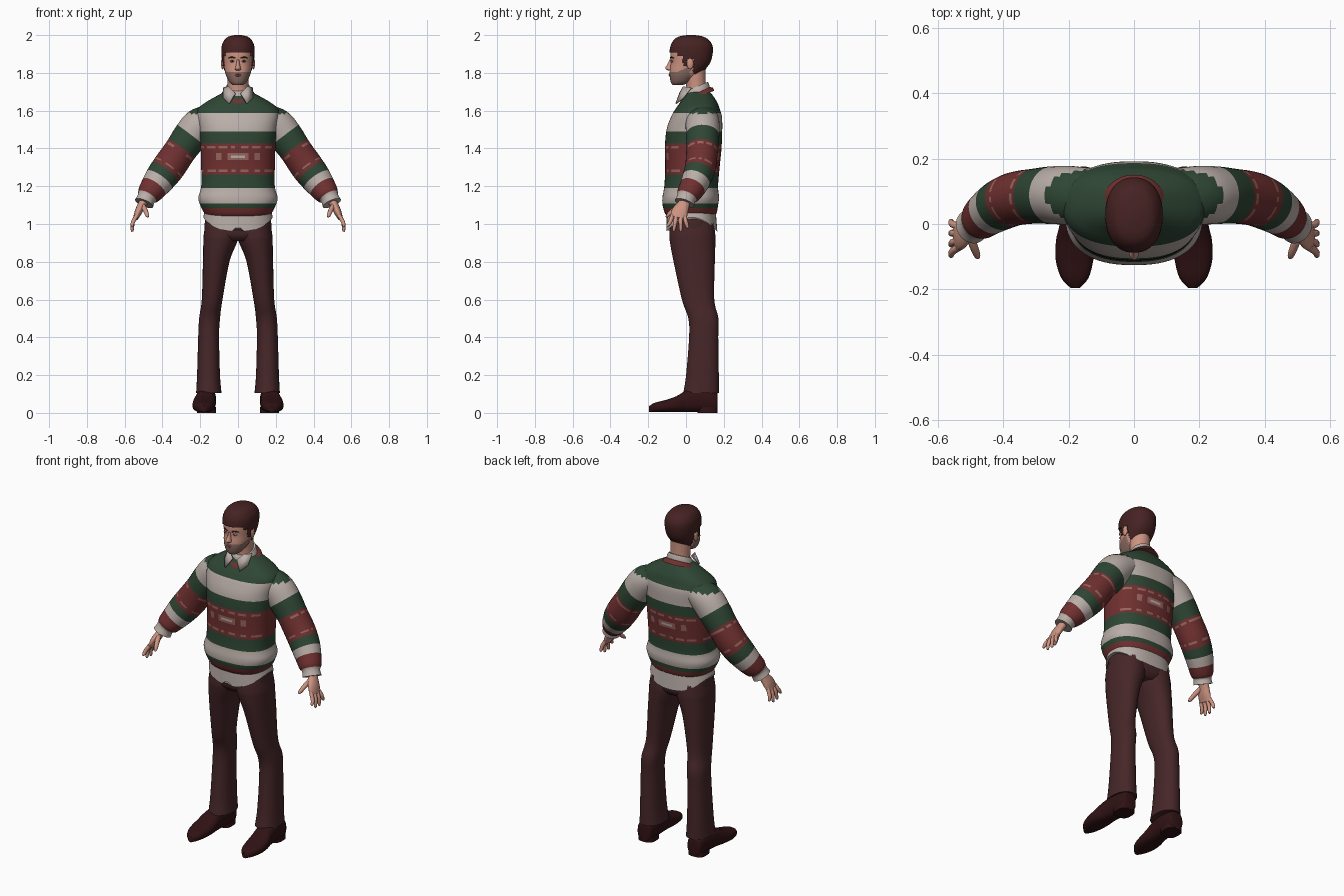
import bpy, bmesh
from math import sin, cos, pi, floor, copysign, radians
from mathutils import Vector

if "Cube" in bpy.data.objects:
    bpy.data.objects.remove(bpy.data.objects["Cube"], do_unlink=True)


def material(name, *rgb):
    m = bpy.data.materials.new(name)
    m.use_nodes = True
    col = [((c / 255 + 0.055) / 1.055) ** 2.4 for c in rgb] + [1]
    m.diffuse_color = col
    node = next(n for n in m.node_tree.nodes if n.type == 'BSDF_PRINCIPLED')
    node.inputs["Base Color"].default_value = col
    return m


CREAM = material("cream", 186, 174, 168)
GREEN = material("dark green", 46, 70, 52)
RED = material("dull red", 112, 48, 48)
TAN = material("dusty pink", 150, 100, 92)
PANTS = material("brown trousers", 70, 38, 40)
HAIR = material("dark brown hair", 70, 34, 34)
SHOE = material("dark shoe leather", 48, 18, 20)
SKIN = material("skin", 205, 148, 130)
STUBBLE = material("stubble", 138, 108, 98)
LIPS = material("lips", 160, 98, 88)


def finish(bm, name, mats):
    bmesh.ops.recalc_face_normals(bm, faces=bm.faces)
    me = bpy.data.meshes.new(name)
    bm.to_mesh(me)
    bm.free()
    for m in mats:
        me.materials.append(m)
    ob = bpy.data.objects.new(name, me)
    bpy.context.collection.objects.link(ob)
    bpy.ops.object.select_all(action='DESELECT')
    ob.select_set(True)
    bpy.context.view_layer.objects.active = ob
    bpy.ops.object.shade_smooth_by_angle(angle=radians(50))
    return ob


def spline(rows, k):
    """Catmull-Rom interpolation of rows of numbers."""
    out = []
    for i in range(len(rows) - 1):
        a, b, c, d = (rows[max(0, min(len(rows) - 1, i + j))] for j in (-1, 0, 1, 2))
        for s in range(k):
            t = s / k
            out.append([q + t / 2 * (r - p + t * (2*p - 5*q + 4*r - w + t * (3*(q - r) + w - p)))
                        for p, q, r, w in zip(a, b, c, d)])
    return out + [list(rows[-1])]


def loft(name, rings, mats, rule=None, n=32, p=2.0, keep=None, warp=None):
    """Skin rings of (centre, u axis, v axis); rule(face centre, ring centre) picks the colour."""
    bm = bmesh.new()
    loops = []
    for c, u, v in rings:
        loop = []
        for i in range(n):
            a = 2 * pi * (i + 0.5) / n
            ca, sa = (copysign(abs(f) ** (2 / p), f) for f in (cos(a), sin(a)))
            co = c + u * ca + v * sa
            loop.append(bm.verts.new(warp(co, sa) if warp else co))
        loops.append(loop)
    for j in range(len(loops) - 1):
        mid = (rings[j][0] + rings[j + 1][0]) / 2
        for i in range(n):
            k = (i + 1) % n
            f = bm.faces.new((loops[j][i], loops[j][k], loops[j + 1][k], loops[j + 1][i]))
            f.material_index = rule(f.calc_center_median(), mid) if rule else 0
    for loop, ring in ((loops[0], rings[0]), (loops[-1], rings[-1])):
        f = bm.faces.new(loop)
        f.material_index = rule(f.calc_center_median(), ring[0]) if rule else 0
    if keep:
        bmesh.ops.delete(bm, geom=[f for f in bm.faces if not keep(f.calc_center_median())], context='FACES')
    return finish(bm, name, mats)


def level(rows, k=6, cx=0):
    """Horizontal rings from (z, half width, y front, y back)."""
    return [(Vector((cx, (f + b) / 2, z)), Vector((w, 0, 0)), Vector((0, (b - f) / 2, 0)))
            for z, w, f, b in spline(rows, k)]


def tube(rows, s=1, k=5):
    """Rings square to a path of (x, y, z, radius, radius along y)."""
    pts = spline(rows, k)
    cs = [Vector((s * r[0], r[1], r[2])) for r in pts]
    out = []
    for i, r in enumerate(pts):
        t = (cs[min(i + 1, len(cs) - 1)] - cs[max(i - 1, 0)]).normalized()
        v = Vector((0, 1, 0))
        v = (v - t * v.dot(t)).normalized()
        out.append((cs[i], t.cross(v) * r[3], v * r[4]))
    return out


def ball(name, loc, size, mats, rule=None):
    bm = bmesh.new()
    bmesh.ops.create_uvsphere(bm, u_segments=16, v_segments=10, radius=1)
    for v in bm.verts:
        v.co = Vector(a * b for a, b in zip(v.co, size)) + Vector(loc)
    for f in bm.faces:
        f.material_index = rule(f.calc_center_median()) if rule else 0
    return finish(bm, name, mats)


# Knitted sweater: stripes chosen by height, picture row on the red band
KNIT = [CREAM, GREEN, RED, TAN]


def bands(z, table):
    return next((i for low, i in table if z > low), 0)


def knit(c, mid):
    if 1.335 < c.z < 1.372 and abs(c.x) < 0.13:
        if abs(c.x) < 0.045:
            return 0 if floor(c.z / 0.012) % 3 else 3
        return 3 if floor(abs(c.x) / 0.03) % 2 else 2
    if (1.395 < c.z < 1.41 or 1.272 < c.z < 1.29) and floor(c.x / 0.02) % 3:
        return 3
    return bands(c.z, ((1.585, 1), (1.49, 0), (1.42, 1), (1.26, 2), (1.195, 1), (1.11, 0), (1.085, 1), (0, 2)))


loft("sweater_body", level([
    (1.04, .165, -.1, .15), (1.06, .18, -.113, .163), (1.1, .2, -.124, .17), (1.14, .21, -.125, .175),
    (1.2, .195, -.115, .17), (1.3, .195, -.11, .178), (1.4, .198, -.112, .188), (1.5, .206, -.103, .192),
    (1.57, .218, -.078, .19), (1.61, .212, -.055, .178), (1.645, .17, -.03, .165), (1.69, .09, 0, .135),
    (1.7, .07, .01, .12)], 8), KNIT, knit, n=72, p=2.4)


def sleeve(c, mid):
    if 1.375 < mid.z < 1.39 or 1.29 < mid.z < 1.303:
        return 3 if floor(c.y / 0.015) % 3 else 2
    if c.z > 1.585:
        return 1
    return bands(mid.z, ((1.47, 0), (1.4, 1), (1.275, 2), (1.235, 1), (1.195, 0), (1.145, 2)))


for side, s in (("left", 1), ("right", -1)):
    loft(side + "_sleeve", tube([
        (.13, .085, 1.565, .07, .085), (.2, .088, 1.525, .092, .09), (.255, .088, 1.46, .092, .088),
        (.305, .085, 1.39, .086, .084), (.36, .078, 1.31, .088, .082), (.405, .06, 1.25, .084, .078),
        (.445, .035, 1.195, .073, .07), (.473, .012, 1.157, .062, .062), (.485, .002, 1.137, .049, .05),
        (.497, -.008, 1.11, .052, .054)], s, 7), KNIT, sleeve)
    # Hand with spread fingers
    loft(side + "_palm", tube([(.485, 0, 1.14, .025, .03), (.507, -.012, 1.105, .022, .032),
                               (.527, -.032, 1.065, .02, .044), (.542, -.042, 1.03, .013, .042)], s),
         [SKIN], n=16)
    fingers = {"index": (-.072, -.097, .985), "middle": (-.05, -.064, .962),
               "ring": (-.028, -.028, .96), "little": (-.008, .008, .977)}
    for label, (y0, y1, z1) in fingers.items():
        loft(f"{side}_{label}_finger", tube([
            (.536, y0, 1.045, .011, .011), (.556, (y0 + y1) / 2, 1.01, .011, .011),
            (.56, y1, z1 + .006, .008, .008), (.56, y1, z1, .003, .003)], s, 3), [SKIN], n=10)
    loft(side + "_thumb", tube([(.505, -.03, 1.1, .014, .015), (.49, -.07, 1.07, .013, .013),
                                (.48, -.097, 1.045, .01, .009), (.476, -.105, 1.036, .003, .003)], s, 3),
         [SKIN], n=10)
    # Trouser leg from (z, inner x, outer x, y front, y back)
    leg = [(1.07, 0, .16, -.075, .14), (.95, -.005, .181, -.088, .155), (.9, .006, .184, -.085, .156),
           (.8, .045, .186, -.066, .153), (.6, .082, .192, -.022, .15), (.5, .095, .206, .012, .172),
           (.4, .1, .211, .016, .171), (.2, .095, .217, 0, .174), (.105, .087, .222, -.015, .176)]
    loft(side + "_trouser_leg", [
        (Vector((s * (a + b) / 2, (f + r) / 2, z)), Vector(((b - a) / 2, 0, 0)), Vector((0, (r - f) / 2, 0)))
        for z, a, b, f, r in spline(leg, 5)], [PANTS], p=2.2)
    # Shoe from (y, x, half width, top), with a flat sole and heel
    shoe = [(.168, .165, .03, .09), (.155, .166, .045, .11), (.08, .168, .052, .125), (0, .174, .054, .113),
            (-.05, .179, .06, .085), (-.11, .182, .058, .064), (-.165, .181, .042, .05), (-.196, .18, .014, .032)]
    loft(side + "_shoe", [(Vector((s * x, y, h / 2 + .004)), Vector((w, 0, 0)), Vector((0, 0, h / 2)))
                          for y, x, w, h in spline(shoe, 4)], [SHOE], n=24, p=2.6)
    loft(side + "_heel", [(Vector((s * .167, .115, z)), Vector((.05, 0, 0)), Vector((0, .053, 0)))
                          for z in (0, .03)], [SHOE], p=3)
    # Eye, brow and ear
    ball(side + "_eye", (s * .03, -.073, 1.862), (.013, .009, .006), [CREAM, HAIR],
         lambda c: int(abs(abs(c.x) - .03) < .006))
    loft(side + "_brow", tube([(.014, -.081, 1.877, .003, .003), (.032, -.078, 1.883, .004, .004),
                               (.05, -.064, 1.878, .002, .003)], s), [HAIR], n=8)
    ball(side + "_ear", (s * .081, .022, 1.85), (.009, .018, .031), [SKIN])
    # Shirt collar wing
    bm = bmesh.new()
    bm.faces.new([bm.verts.new((s * x, y, z)) for x, y, z in (
        (.012, -.03, 1.69), (.045, -.01, 1.725), (.074, .03, 1.72), (.075, -.012, 1.665), (.045, -.05, 1.635))])
    wing = finish(bm, side + "_collar_wing", [CREAM])
    wing.modifiers.new("thickness", 'SOLIDIFY').thickness = .008

# Trouser seat
loft("trouser_seat", level([(1.1, .165, -.085, .145), (1, .177, -.088, .152), (.94, .165, -.084, .15),
                            (.91, .1, -.06, .13)]), [PANTS], p=2.4)

# Shirt tails dipping at front and back, with a notch at the front centre


def tail(co, sa):
    if co.z < 1.05:
        notch = .035 * max(0, 1 - abs(co.x) / .03) if sa < 0 else 0
        co.z += notch - .075 * abs(sa) ** 2
    return co


loft("shirt_tails", level([(1.1, .17, -.1, .155), (1.035, .184, -.104, .166)], 1), [CREAM],
     n=72, p=2.4, warp=tail)

# Neckband, shirt collar and neck
for name, mat, rows in (
        ("neckband", RED, ((1.672, .1, .093, .034), (1.69, .086, .084, .032), (1.695, .07, .07, .03))),
        ("shirt_collar", CREAM, ((1.68, .076, .07, .022), (1.71, .073, .066, .026), (1.728, .063, .058, .025)))):
    loft(name, [(Vector((0, .058, z)), Vector((w, 0, 0)), Vector((0, d, h))) for z, w, d, h in rows], [mat])
loft("neck", level([(1.66, .057, .002, .115), (1.74, .055, .0, .105), (1.83, .057, -.02, .105)]), [SKIN])

# Head and hair share one profile
skull = [(1.735, .025, -.07, -.02), (1.75, .044, -.08, .02), (1.78, .061, -.086, .06), (1.81, .07, -.086, .09),
         (1.85, .076, -.081, .118), (1.9, .08, -.082, .13), (1.94, .077, -.074, .127), (1.97, .061, -.055, .105),
         (1.985, .04, -.028, .075), (1.992, .008, .012, .035)]


def beard(c, mid):
    line = 1.803 + max(0, c.y + .05) * .45
    return int(c.z < line and c.y < .02)


loft("head", level(skull), [SKIN, STUBBLE], beard, n=48, p=2.2)


def hairline(c):
    steps = ((-.045, 1.908), (-.015, 1.888), (.008, 1.835), (.042, 1.872), (1, 1.795))
    return c.z > next(h for y, h in steps if c.y < y)


hair = loft("hair", level([(z + .008, w + .008, f - .006, b + .012) for z, w, f, b in skull], 10), [HAIR],
            n=64, p=2.2, keep=hairline)
mod = hair.modifiers.new("thickness", 'SOLIDIFY')
mod.thickness = .01

# Nose and mouth
loft("nose", level([(1.872, .007, -.088, -.06), (1.85, .009, -.096, -.06), (1.828, .014, -.11, -.06),
                    (1.818, .016, -.105, -.06), (1.812, .008, -.092, -.06)], 4), [SKIN], n=16)
for name, z in (("upper_lip", 1.792), ("lower_lip", 1.785)):
    loft(name, tube([(-.025, -.077, 1.788, .002, .003), (0, -.087, z, .004, .005),
                     (.025, -.077, 1.788, .002, .003)]), [LIPS], n=8)
